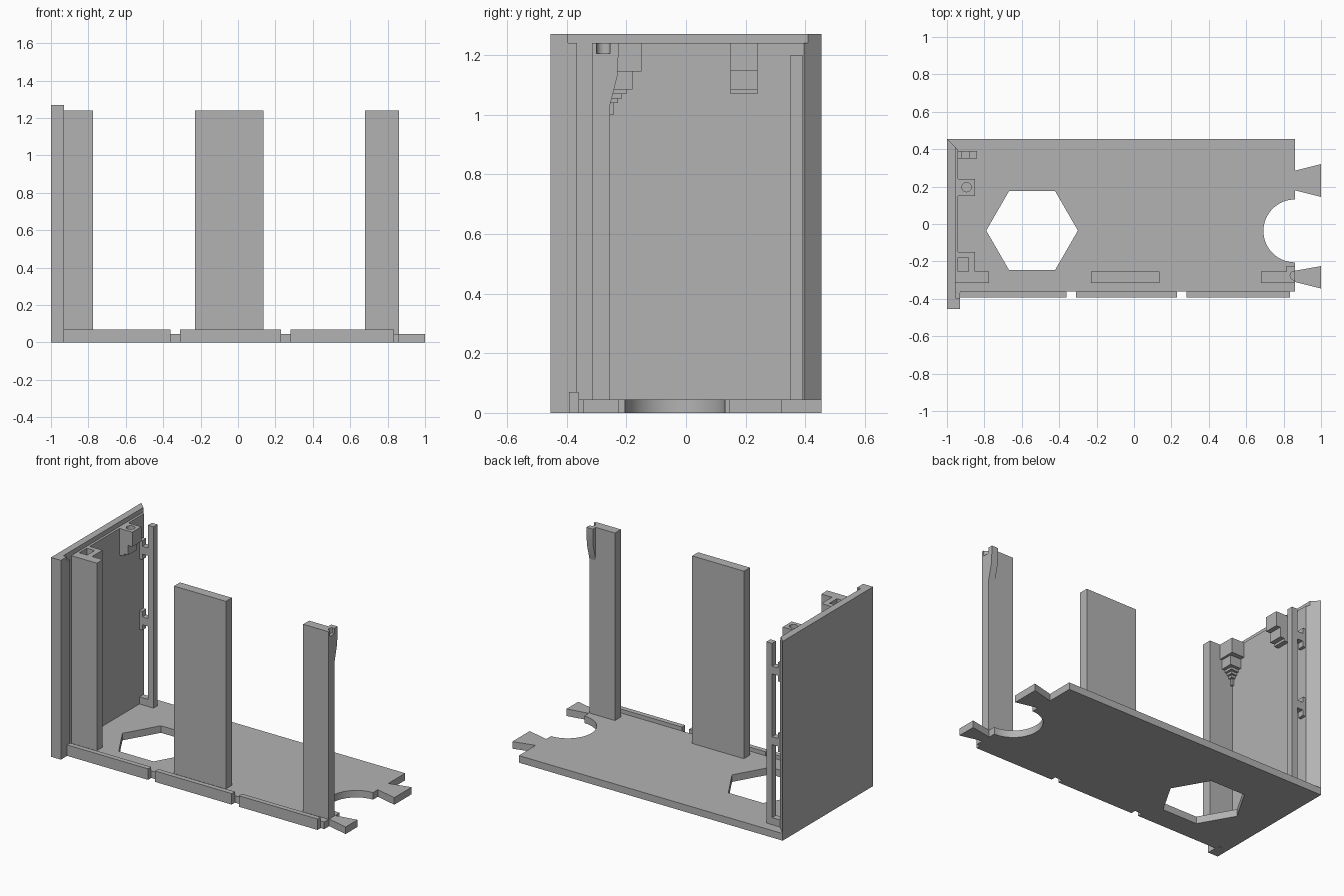
import bpy, bmesh, math
from mathutils import Matrix

if "Cube" in bpy.data.objects:
    bpy.data.objects.remove(bpy.data.objects["Cube"])

grey = bpy.data.materials.new("plain grey")
grey.diffuse_color = (0.45, 0.45, 0.45, 1)
grey.use_nodes = True
grey.node_tree.nodes["Principled BSDF"].inputs["Base Color"].default_value = grey.diffuse_color

# local (u, v, w) -> world (w, u, v), for profiles drawn in the y-z plane
SIDEWAYS = Matrix(((0, 0, 1, 0), (1, 0, 0, 0), (0, 1, 0, 0), (0, 0, 0, 1)))


def prism(name, loops, lo, hi, along_x=False):
    """Extrude an outline (first loop) with holes (other loops) from lo to hi."""
    cu = bpy.data.curves.new(name, 'CURVE')
    cu.dimensions = '2D'
    cu.fill_mode = 'BOTH'
    cu.extrude = (hi - lo) / 2
    for loop in loops:
        s = cu.splines.new('POLY')
        s.points.add(len(loop) - 1)
        for p, (u, v) in zip(s.points, loop):
            p.co = (u, v, 0, 1)
        s.use_cyclic_u = True
    tmp = bpy.data.objects.new(name + "_outline", cu)
    bpy.context.collection.objects.link(tmp)
    bpy.context.view_layer.update()
    me = bpy.data.meshes.new_from_object(tmp.evaluated_get(bpy.context.evaluated_depsgraph_get()))
    bpy.data.objects.remove(tmp)
    me.transform(Matrix.Translation((0, 0, (lo + hi) / 2)))
    if along_x:
        me.transform(SIDEWAYS)
    bm = bmesh.new()
    bm.from_mesh(me)
    bmesh.ops.remove_doubles(bm, verts=bm.verts, dist=1e-5)
    bmesh.ops.recalc_face_normals(bm, faces=bm.faces)
    bm.to_mesh(me)
    bm.free()
    me.materials.clear()
    me.materials.append(grey)
    ob = bpy.data.objects.new(name, me)
    bpy.context.collection.objects.link(ob)
    bpy.ops.object.select_all(action='DESELECT')
    ob.select_set(True)
    bpy.context.view_layer.objects.active = ob
    bpy.ops.object.shade_smooth_by_angle(angle=math.radians(30))
    return ob


def rect(x0, x1, y0, y1):
    return [(x0, y0), (x1, y0), (x1, y1), (x0, y1)]


def box(name, x0, x1, y0, y1, z0, z1):
    return prism(name, [rect(x0, x1, y0, y1)], z0, z1)


def arc(cx, cy, r, a0, a1, n):
    return [(cx + r * math.cos(math.radians(a0 + (a1 - a0) * i / n)),
             cy + r * math.sin(math.radians(a0 + (a1 - a0) * i / n))) for i in range(n + 1)]


T = 0.045   # base thickness
H = 1.24    # pillar height

# base plate: dovetail tabs, half-round cutout, hexagonal hole
outline = [(-1, -0.36), (0.86, -0.36), (0.86, -0.31), (1, -0.345), (1, -0.225), (0.86, -0.25)]
outline += arc(0.86, -0.037, 0.168, 270, 90, 32)
outline += [(0.86, 0.18), (1, 0.145), (1, 0.32), (0.86, 0.285), (0.86, 0.455), (-1, 0.455)]
hexagon = arc(-0.545, -0.035, 0.245, 0, 360, 6)[:-1]
prism("base_plate", [outline, hexagon], 0, T)

# raised front lip in three lengths
for i, (x0, x1) in enumerate([(-0.93, -0.36), (-0.31, 0.23), (0.28, 0.835)]):
    box(f"front_lip_{i + 1}", x0, x1, -0.392, -0.36, 0, 0.07)

# side wall with mitred back edge, thicker inner panel below the rim
prism("side_wall", [[(-1, -0.455), (-0.955, -0.455), (-0.955, 0.41), (-1, 0.455)]], 0, 1.27)
prism("inner_panel", [[(-0.955, -0.26), (-0.94, -0.26), (-0.94, 0.395), (-0.955, 0.41)]], T, H)
box("wall_front_post", -0.955, -0.93, -0.455, -0.395, 0, 1.27)
box("wall_front_step", -0.955, -0.93, -0.395, -0.365, 0, H)

# upright pillars
for name, x0, x1 in [("left", -0.97, -0.775), ("middle", -0.23, 0.135), ("right", 0.68, 0.86)]:
    if name == "right":
        # round notch in the top end of the right pillar
        box("right_pillar", x0, x1, -0.315, -0.255, T, 1.205)
        top = [(x0, -0.315), (x1, -0.315), (x1, -0.3)]
        top += arc(x1, -0.275, 0.025, 270, 90, 12)[1:-1] + [(x1, -0.255), (x0, -0.255)]
        prism("right_pillar_top", [top], 1.205, H)
    else:
        box(name + "_pillar", x0, x1, -0.315, -0.255, T, H)

# catch on the back of the right pillar
prism("right_catch", [[(-0.255, 1.03), (-0.23, 1.13), (-0.225, H), (-0.255, H)]],
      0.815, 0.86, along_x=True)

# corner socket: L-shaped rim over a stepped corbel
prism("corner_socket", [[(-0.94, -0.18), (-0.885, -0.18), (-0.885, -0.255), (-0.85, -0.255),
                         (-0.85, -0.15), (-0.94, -0.15)]], 1.145, H)
for i, (d, z0, z1) in enumerate([(0.075, 1.085, 1.145), (0.055, 1.07, 1.085),
                                 (0.04, 1.055, 1.07), (0.027, 1.04, 1.055),
                                 (0.014, 1.0, 1.04)]):
    box(f"corner_corbel_{i + 1}", -0.94, -0.94 + d, -0.255, -0.255 + d, z0, z1)

# screw boss with a round hole, corbelled back to the wall
prism("screw_boss", [rect(-0.94, -0.85, 0.15, 0.24),
                     arc(-0.895, 0.197, 0.025, 0, 360, 24)[:-1]], 1.165, H)
prism("boss_corbel", [[(0.15, 1.147), (0.24, 1.147), (0.24, 1.165), (0.15, 1.165)]],
      -0.94, -0.85, along_x=True)
box("boss_corbel_middle", -0.94, -0.88, 0.15, 0.24, 1.085, 1.147)
box("boss_corbel_foot", -0.94, -0.91, 0.15, 0.24, 1.07, 1.085)

# free-standing rail joined to the wall by clips
box("back_rail", -0.88, -0.84, 0.35, 0.39, T, 1.2)
for i, z in enumerate((1.03, 0.58)):
    box(f"rail_clip_{i + 1}", -0.92, -0.88, 0.35, 0.39, z - 0.025, z + 0.025)
    box(f"rail_clip_pad_{i + 1}", -0.94, -0.92, 0.35, 0.39, z - 0.06, z + 0.06)
box("rail_foot", -0.94, -0.88, 0.35, 0.39, T, 0.09)
